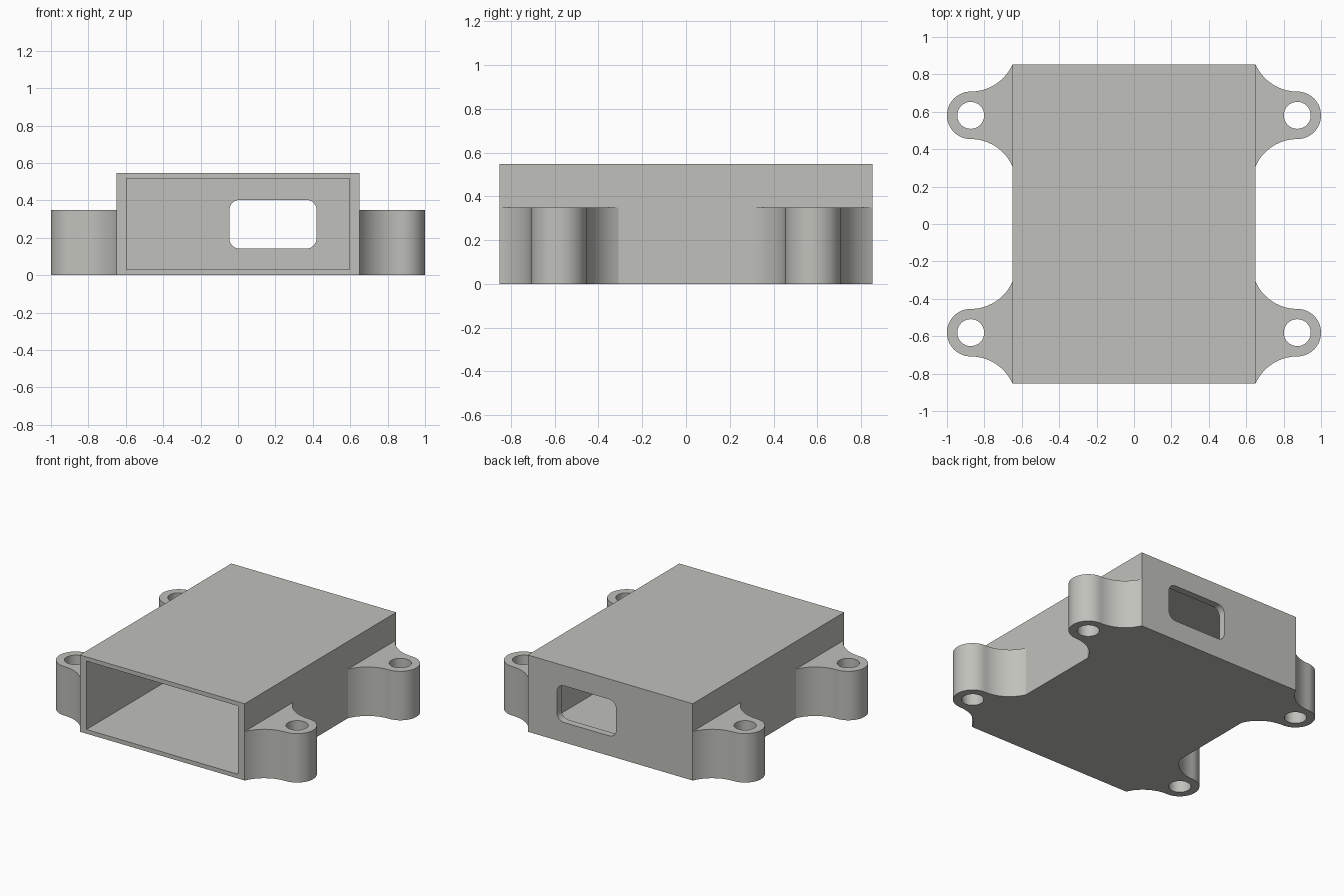
import bpy, math
from math import pi, cos, sin

if "Cube" in bpy.data.objects:
    bpy.data.objects.remove(bpy.data.objects["Cube"])

HX, HY, H = 0.65, 0.853, 0.547      # case half width, half depth, height
EAR_X, EAR_Y, EAR_H = 0.873, 0.581, 0.349
EAR_R, HOLE_R, SPREAD = 0.127, 0.072, 0.272

grey = bpy.data.materials.new("warm grey plastic")
grey.diffuse_color = (0.53, 0.53, 0.50, 1)
grey.use_nodes = True
grey.node_tree.nodes["Principled BSDF"].inputs["Base Color"].default_value = grey.diffuse_color


def arc(cx, cy, r, a0, a1, n):
    return [(cx + r * cos(a0 + (a1 - a0) * i / n), cy + r * sin(a0 + (a1 - a0) * i / n))
            for i in range(n + 1)]


def box(name, x, y, z):
    """Box from (min, max) ranges."""
    bpy.ops.mesh.primitive_cube_add(size=1, location=[sum(r) / 2 for r in (x, y, z)])
    o = bpy.context.object
    o.name = name
    o.scale = [r[1] - r[0] for r in (x, y, z)]
    bpy.ops.object.transform_apply(location=True, rotation=True, scale=True)
    return o


def plate(name, outlines, thickness):
    """Flat outline with optional holes, extruded evenly about z = 0."""
    cu = bpy.data.curves.new(name, 'CURVE')
    cu.dimensions, cu.fill_mode, cu.extrude = '2D', 'BOTH', thickness / 2
    for pts in outlines:
        sp = cu.splines.new('POLY')
        sp.points.add(len(pts) - 1)
        for p, (x, y) in zip(sp.points, pts):
            p.co = (x, y, 0, 1)
        sp.use_cyclic_u = True
    o = bpy.data.objects.new(name, cu)
    bpy.context.collection.objects.link(o)
    select(o)
    bpy.ops.object.convert(target='MESH')
    o = bpy.context.object
    # weld the caps to the walls
    bpy.ops.object.mode_set(mode='EDIT')
    bpy.ops.mesh.select_all(action='SELECT')
    bpy.ops.mesh.remove_doubles(threshold=0.0002)
    bpy.ops.mesh.normals_make_consistent(inside=False)
    bpy.ops.object.mode_set(mode='OBJECT')
    return o


def select(o):
    bpy.ops.object.select_all(action='DESELECT')
    o.select_set(True)
    bpy.context.view_layer.objects.active = o


def finish(o):
    """Apply modifiers, colour and shade."""
    select(o)
    for m in list(o.modifiers):
        bpy.ops.object.modifier_apply(modifier=m.name)
    o.data.materials.clear()
    o.data.materials.append(grey)
    bpy.ops.object.shade_smooth_by_angle(angle=math.radians(30))


# hollow case, open at the front
case = box("case", (-HX, HX), (-HY, HY), (0, H))
cavity = box("cavity_cutter", (-0.597, 0.597), (-HY - 0.2, HY - 0.05), (0.03, 0.517))

# rounded port opening through the back wall
x0, x1, z0, z1, r = -0.046, 0.42, 0.142, 0.403, 0.055
outline = []
for i, (cx, cz) in enumerate([(x1 - r, z1 - r), (x0 + r, z1 - r), (x0 + r, z0 + r), (x1 - r, z0 + r)]):
    outline += arc(cx, cz, r, i * pi / 2, (i + 1) * pi / 2, 8)
port = plate("port_cutter", [outline], 0.3)
port.rotation_euler.x = pi / 2
port.location.y = HY

for cutter in (cavity, port):
    cutter.hide_render = True
    m = case.modifiers.new("cut", 'BOOLEAN')
    m.operation, m.solver, m.object = 'DIFFERENCE', 'EXACT', cutter
finish(case)
for cutter in (cavity, port):
    bpy.data.objects.remove(cutter)

# mounting ears: rounded tab with concave flares into the case wall
dx, dy = EAR_X - HX, SPREAD - EAR_R
R = (dx * dx + dy * dy) / (2 * dy)
a = math.atan2(dy - R, -dx)
flare = arc(EAR_X, EAR_Y + EAR_R + R, R, a, -pi / 2, 14)
tip = arc(EAR_X, EAR_Y, EAR_R, pi / 2, -pi / 2, 28)
lower = [(x, 2 * EAR_Y - y) for x, y in reversed(flare)]
hole = arc(EAR_X, EAR_Y, HOLE_R, 0, 2 * pi, 40)[:-1]
ears = plate("mounting_ears", [flare + tip[1:-1] + lower, hole], EAR_H)
ears.location.z = EAR_H / 2
mirror = ears.modifiers.new("four corners", 'MIRROR')
mirror.use_axis = (True, True, False)
finish(ears)
